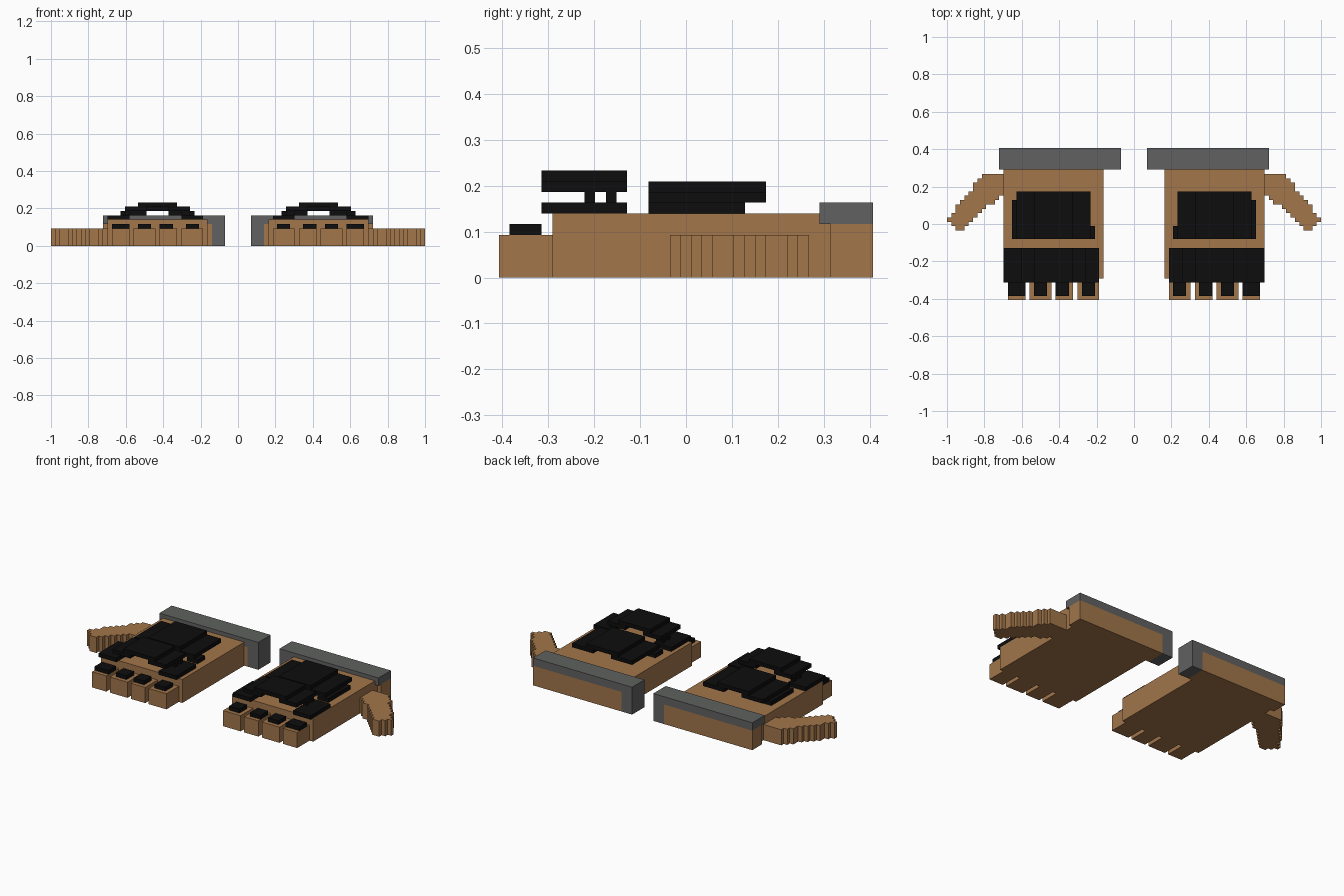
import bpy
import bmesh

cube = bpy.data.objects.get("Cube")
if cube:
    bpy.data.objects.remove(cube, do_unlink=True)

V = 2 / 86        # size of one block
Y_MID = 17.5      # block row lying on y = 0


def material(name, rgb):
    m = bpy.data.materials.new(name)
    m.use_nodes = True
    m.diffuse_color = (*rgb, 1)
    bsdf = m.node_tree.nodes["Principled BSDF"]
    bsdf.inputs["Base Color"].default_value = (*rgb, 1)
    bsdf.inputs["Roughness"].default_value = 0.9
    return m


LEATHER = material("tan leather", (0.36, 0.18, 0.07))
CUFF = material("grey cuff", (0.115, 0.12, 0.115))
ARMOUR = material("black armour", (0.004, 0.004, 0.004))


def blocks(name, mat, boxes, side):
    """One object made of boxes given as block ranges (x, y, z)."""
    bm = bmesh.new()
    for x, y, z in boxes:
        verts = bmesh.ops.create_cube(bm, size=1)["verts"]
        for v in verts:
            v.co.x = side * V * x[v.co.x > 0]
            v.co.y = V * (y[v.co.y > 0] - Y_MID)
            v.co.z = V * z[v.co.z > 0]
    bmesh.ops.recalc_face_normals(bm, faces=bm.faces)
    mesh = bpy.data.meshes.new(name)
    bm.to_mesh(mesh)
    bm.free()
    mesh.materials.append(mat)
    obj = bpy.data.objects.new(name, mesh)
    bpy.context.collection.objects.link(obj)


# Stepped diagonal thumb, one row of blocks at a time
thumb = []
for row in range(16, 29):
    inner = max(30, round(39 - (row - 16) * 1.1))
    outer = round(43 - (row - 18) * 0.8) if row >= 18 else row + 25
    thumb.append(((inner, outer), (row, row + 1), (0, 4)))

FINGERS = [(8, 13), (14, 18), (19, 24), (25, 29)]
FINGER_PLATES = [(9, 12), (15, 18), (20, 23), (25, 29)]

# Knuckle guard: low side plates, posts, raised wings and crown
guard_y = (4, 12)
knuckles = [((8, 13), guard_y, (6, 7)), ((25, 30), guard_y, (6, 7)),
            ((11, 16), guard_y, (8, 9)), ((21, 26), guard_y, (8, 9)),
            ((14, 23), guard_y, (9, 10))]
for post_x in ((11, 13), (25, 26)):
    for post_y in ((8, 9), (10, 11)):
        knuckles.append((post_x, post_y, (7, 8)))

# Back-of-hand guard: an arch of stepped plates
back_y = (14, 25)
back_guard = [((9, 12), (14, 17), (6, 7)), ((25, 28), (14, 23), (6, 7)),
              ((10, 16), back_y, (7, 8)), ((21, 27), back_y, (7, 8)),
              ((14, 23), back_y, (8, 9))]

for side, label in ((1, "left"), (-1, "right")):
    blocks(label + "_palm", LEATHER,
           [((7, 30), (5, 30), (0, 6)), ((6, 30), (30, 31), (0, 5))], side)
    blocks(label + "_wrist", LEATHER, [((6, 31), (31, 35), (0, 5))], side)
    blocks(label + "_fingers", LEATHER,
           [(x, (0, 5), (0, 4)) for x in FINGERS], side)
    blocks(label + "_thumb", LEATHER, thumb, side)
    blocks(label + "_cuff", CUFF,
           [((3, 31), (30, 35), (5, 7)), ((3, 6), (30, 35), (0, 5))], side)
    blocks(label + "_finger_plates", ARMOUR,
           [(x, (1, 4), (4, 5)) for x in FINGER_PLATES], side)
    blocks(label + "_knuckle_guard", ARMOUR, knuckles, side)
    blocks(label + "_back_guard", ARMOUR, back_guard, side)
